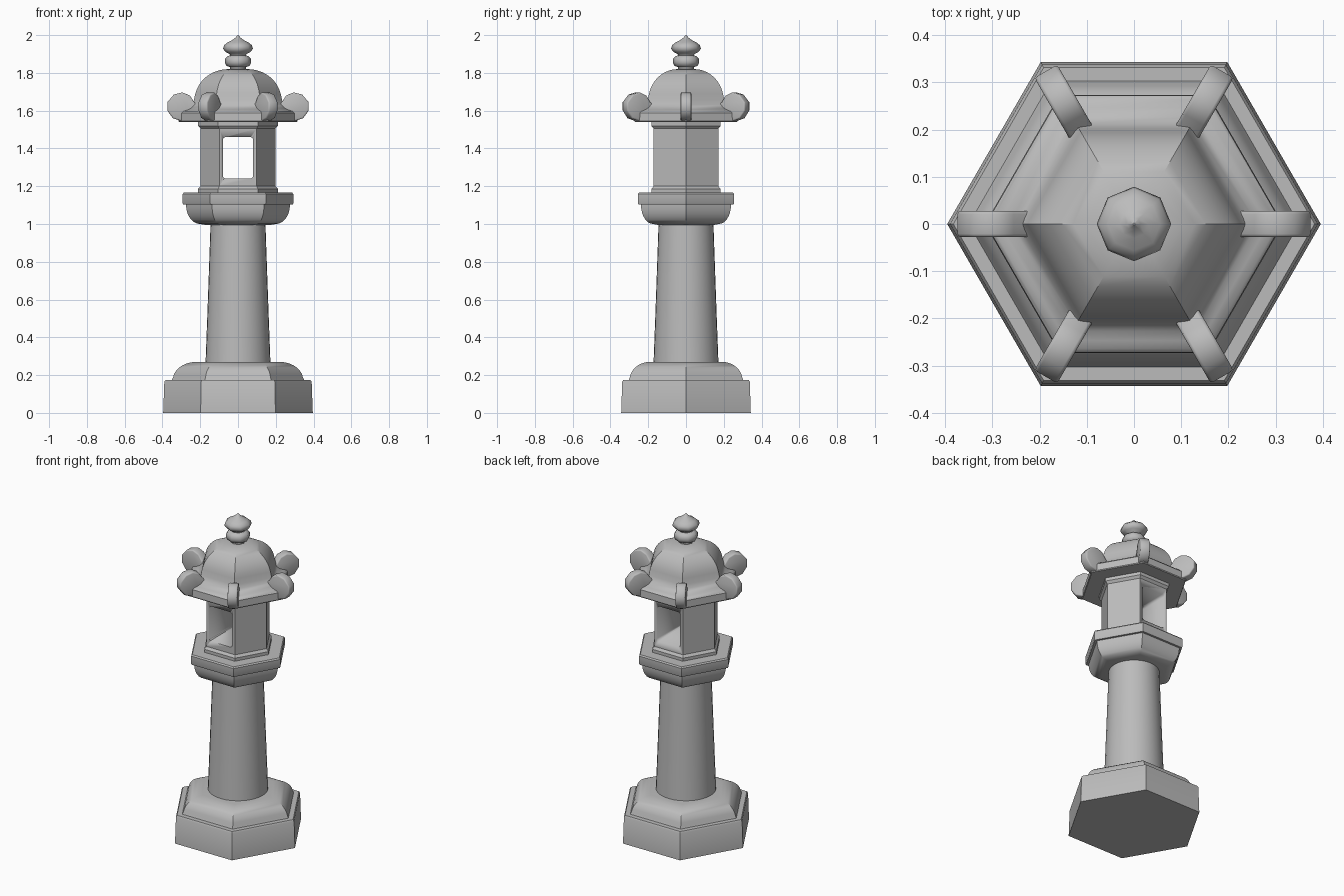
import bpy, bmesh
from math import sin, cos, pi, radians
from mathutils import Matrix, Vector

if "Cube" in bpy.data.objects:
    bpy.data.objects.remove(bpy.data.objects["Cube"])

stone = bpy.data.materials.new("grey_stone")
stone.use_nodes = True
GREY = (0.5, 0.5, 0.5, 1)
stone.diffuse_color = GREY
stone.node_tree.nodes["Principled BSDF"].inputs["Base Color"].default_value = GREY


def finish(name, bm, angle=30):
    bmesh.ops.recalc_face_normals(bm, faces=bm.faces)
    mesh = bpy.data.meshes.new(name)
    bm.to_mesh(mesh)
    bm.free()
    obj = bpy.data.objects.new(name, mesh)
    bpy.context.collection.objects.link(obj)
    mesh.materials.append(stone)
    select(obj)
    bpy.ops.object.shade_smooth_by_angle(angle=radians(angle))
    return obj


def select(obj):
    bpy.ops.object.select_all(action='DESELECT')
    obj.select_set(True)
    bpy.context.view_layer.objects.active = obj


def turned(name, profile, sides, angle=30):
    """Closed prism-like solid from (radius, height) pairs, corner on +x."""
    bm = bmesh.new()
    rings = [[bm.verts.new((r * cos(2 * pi * i / sides), r * sin(2 * pi * i / sides), z))
              for i in range(sides)] for r, z in profile]
    for low, high in zip(rings, rings[1:]):
        for i in range(sides):
            j = (i + 1) % sides
            bm.faces.new((low[i], low[j], high[j], high[i]))
    bm.faces.new(rings[0])
    bm.faces.new(rings[-1])
    return finish(name, bm, angle)


def arc(r0, z0, r1, z1, start, end, steps=7):
    """Elliptical arc centred on (r0, z0) with half sizes r1, z1, in degrees."""
    return [(r0 + r1 * cos(a), z0 + z1 * sin(a))
            for a in (radians(start + (end - start) * k / steps) for k in range(steps + 1))]


# Foot: chamfered hexagonal block with a rounded shoulder
turned("base", [(.396, 0), (.39, .165), (.383, .175), (.35, .175)]
       + arc(.22, .175, .125, .095, 8, 90), 6)

# Round tapering shaft
turned("column", [(.172, .26), (.163, .5), (.153, .78), (.145, 1.01)], 32)

# Platform: bowl underneath, flat slab on top
turned("platform", [(.17, .995)] + arc(.2, 1.1, .075, .1, -90, 0)
       + [(.275, 1.103), (.29, 1.103), (.294, 1.11), (.294, 1.158), (.287, 1.166)], 6)

# Lamp chamber with narrow mouldings and a window cut right through
chamber = turned("lamp_chamber", [(.212, 1.155), (.212, 1.185), (.198, 1.2),
                                  (.198, 1.505), (.212, 1.52), (.212, 1.55)], 6)
bm = bmesh.new()
bmesh.ops.create_cube(bm, size=1, matrix=Matrix.Translation((0, 0, 1.35))
                      @ Matrix.Diagonal((.16, .8, .22, 1)))
long_edges = [e for e in bm.edges if abs(e.verts[0].co.y - e.verts[1].co.y) > .5]
bmesh.ops.bevel(bm, geom=long_edges, offset=.015, segments=3, profile=.5, affect='EDGES')
cutter = finish("window_cutter", bm)
cutter.hide_render = True
cut = chamber.modifiers.new("window", 'BOOLEAN')
cut.object = cutter
cut.operation = 'DIFFERENCE'
cut.solver = 'EXACT'
select(chamber)
bpy.ops.object.modifier_apply(modifier=cut.name)
bpy.data.objects.remove(cutter)

# Roof: flat eave, flared skirt and dome
turned("roof", [(.312, 1.54), (.316, 1.545), (.314, 1.588), (.305, 1.597), (.285, 1.603),
                (.262, 1.615), (.245, 1.632), (.234, 1.655)]
       + arc(.05, 1.655, .18, .165, 12, 90, 9), 6)

# Eight-sided finial: neck, bead and pointed bud
turned("finial", [(.04, 1.81), (.042, 1.83), (.062, 1.838), (.07, 1.855), (.068, 1.875),
                  (.056, 1.888), (.042, 1.893), (.045, 1.9), (.066, 1.91), (.079, 1.928),
                  (.074, 1.946), (.056, 1.961), (.03, 1.974), (.014, 1.986), (.002, 2.0)],
       8, 50)

# Six curled ornaments on the roof corners
CURL = [(.2, 1.57), (.25, 1.555), (.3, 1.545), (.345, 1.56), (.374, 1.6), (.374, 1.645),
        (.34, 1.685), (.295, 1.697), (.255, 1.68), (.232, 1.645), (.2, 1.63)]
for n in range(6):
    bm = bmesh.new()
    side = bm.faces.new([bm.verts.new((x, -.028, z)) for x, z in CURL])
    out = bmesh.ops.extrude_face_region(bm, geom=[side])
    bmesh.ops.translate(bm, vec=Vector((0, .056, 0)),
                        verts=[v for v in out["geom"] if isinstance(v, bmesh.types.BMVert)])
    rim = [e for e in bm.edges if abs(e.verts[0].co.y - e.verts[1].co.y) < .01]
    bmesh.ops.bevel(bm, geom=rim, offset=.007, segments=2, profile=.5, affect='EDGES')
    bmesh.ops.rotate(bm, verts=bm.verts, matrix=Matrix.Rotation(n * pi / 3, 3, 'Z'))
    finish(f"roof_curl_{n + 1}", bm, 50)
